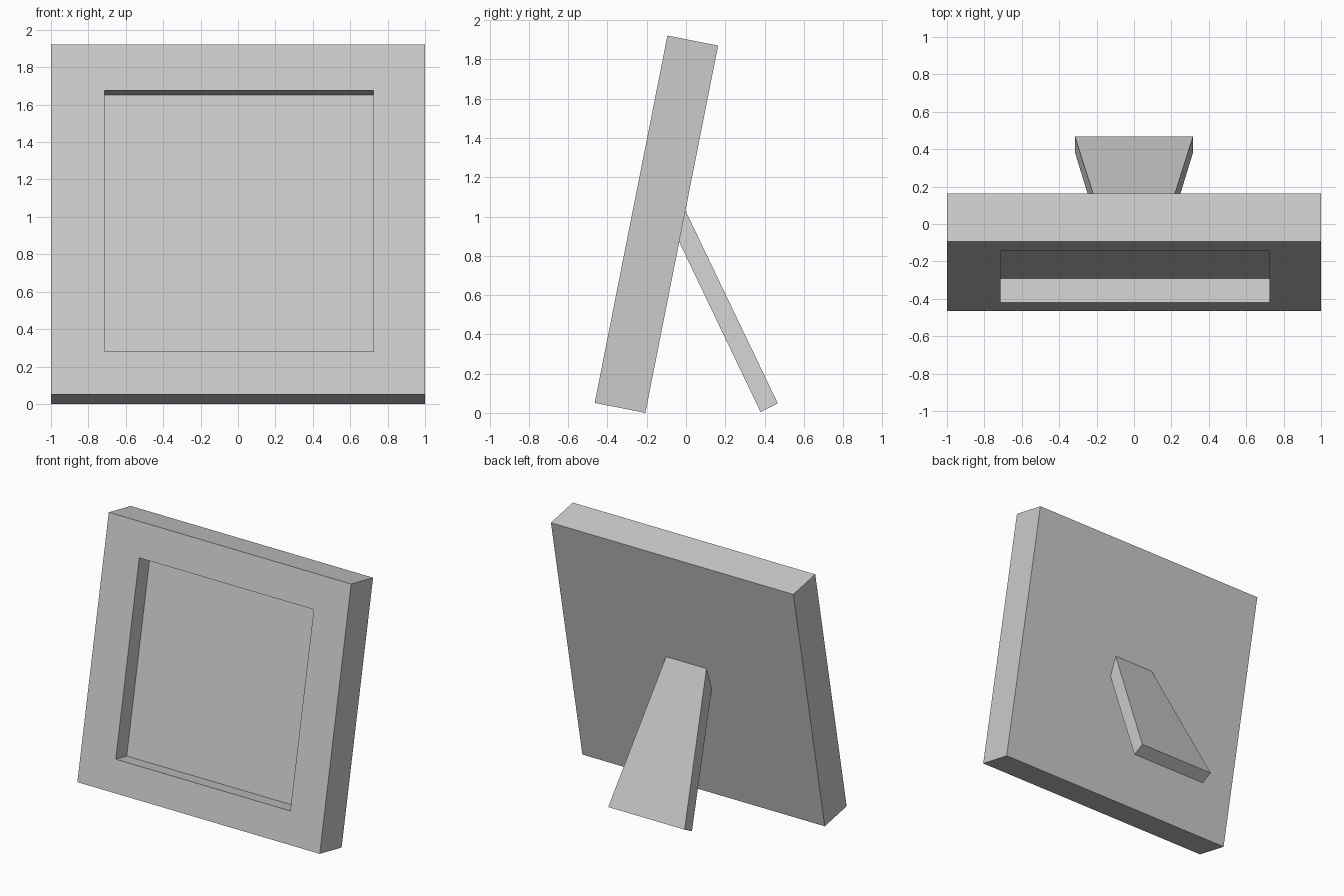
import bpy, bmesh, math
from mathutils import Matrix

if "Cube" in bpy.data.objects:
    bpy.data.objects.remove(bpy.data.objects["Cube"])

TILT = math.radians(-11.2)
HEIGHT, THICK, DEPTH = 1.907, 0.263, 0.132


def finish(bm, name):
    bmesh.ops.recalc_face_normals(bm, faces=bm.faces)
    mesh = bpy.data.meshes.new(name)
    bm.to_mesh(mesh)
    bm.free()
    obj = bpy.data.objects.new(name, mesh)
    bpy.context.collection.objects.link(obj)
    return obj


# Frame: slab with a recessed picture opening, leaning back
bm = bmesh.new()
bmesh.ops.create_cube(bm, size=1, matrix=Matrix.Translation((0, THICK / 2, HEIGHT / 2))
                      @ Matrix.Diagonal((2, THICK, HEIGHT, 1)))
front = min(bm.faces, key=lambda f: f.calc_center_median().y)
bmesh.ops.inset_region(bm, faces=[front], thickness=0.2)
for v in front.verts:
    v.co.x = 0.725 if v.co.x > 0 else -0.715
    v.co.z = 1.657 if v.co.z > HEIGHT / 2 else 0.234
panel = bmesh.ops.extrude_discrete_faces(bm, faces=[front])["faces"][0]
bmesh.ops.translate(bm, verts=panel.verts, vec=(0, DEPTH, 0))
frame = finish(bm, "picture_frame")
frame.rotation_euler.x = TILT
frame.location = (0, -0.465, 0.051)

# Easel leg: tapered strut whose top end lies against the frame back
profile = [(-0.005, 1.035, 0.166), (0.467, 0.049, 0.315),
           (0.38, 0.004, 0.315), (-0.037, 0.875, 0.187)]  # y, z, half width
bm = bmesh.new()
left, right = [[bm.verts.new((s * w, y, z)) for y, z, w in profile] for s in (-1, 1)]
bm.faces.new(left)
bm.faces.new(right)
for i in range(4):
    j = (i + 1) % 4
    bm.faces.new((left[i], left[j], right[j], right[i]))
finish(bm, "easel_leg")
